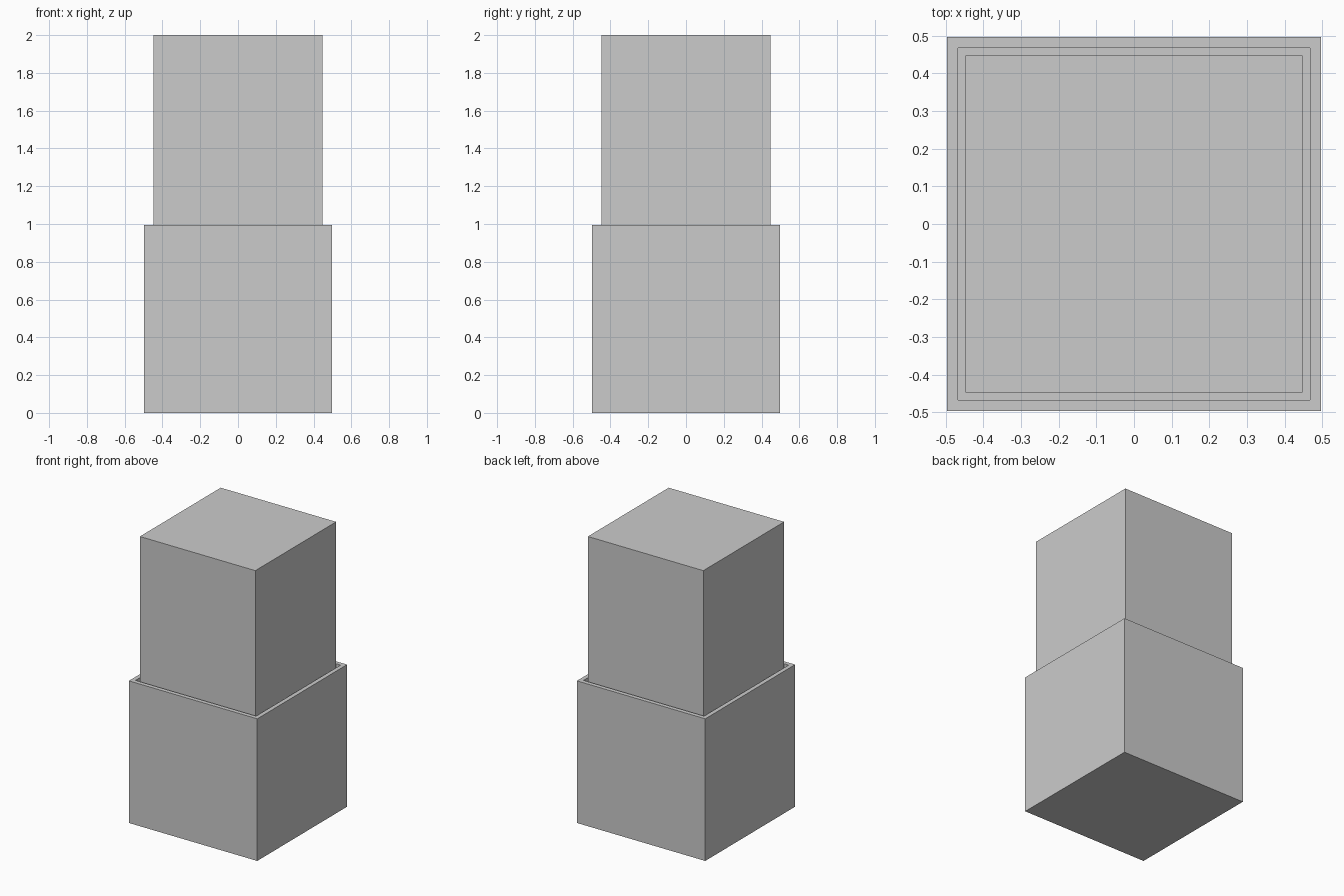
import bpy, bmesh

if "Cube" in bpy.data.objects:
    bpy.data.objects.remove(bpy.data.objects["Cube"])

OUTER, CAVITY, INNER = 0.497, 0.455, 0.447   # half widths
RIM_Z, FLOOR_Z, TOP_Z = 0.995, 0.04, 2.0


def box(name, half, z0, z1):
    bm = bmesh.new()
    bmesh.ops.create_cube(bm, size=1.0)
    for v in bm.verts:
        v.co.x *= 2 * half
        v.co.y *= 2 * half
        v.co.z = z1 if v.co.z > 0 else z0
    mesh = bpy.data.meshes.new(name)
    bm.to_mesh(mesh)
    bm.free()
    obj = bpy.data.objects.new(name, mesh)
    bpy.context.collection.objects.link(obj)
    return obj


# Open-topped outer sleeve: inset the top face and push it down
sleeve = box("outer_sleeve", OUTER, 0.0, RIM_Z)
bm = bmesh.new()
bm.from_mesh(sleeve.data)
bm.normal_update()
top = max(bm.faces, key=lambda f: f.calc_center_median().z)
bmesh.ops.inset_region(bm, faces=[top], thickness=OUTER - CAVITY)
well = bmesh.ops.extrude_discrete_faces(bm, faces=[top])["faces"][0]
for v in well.verts:
    v.co.z = FLOOR_Z
bmesh.ops.recalc_face_normals(bm, faces=bm.faces)
bm.to_mesh(sleeve.data)
bm.free()

# Sliding block standing inside the sleeve
box("inner_block", INNER, FLOOR_Z, TOP_Z)
